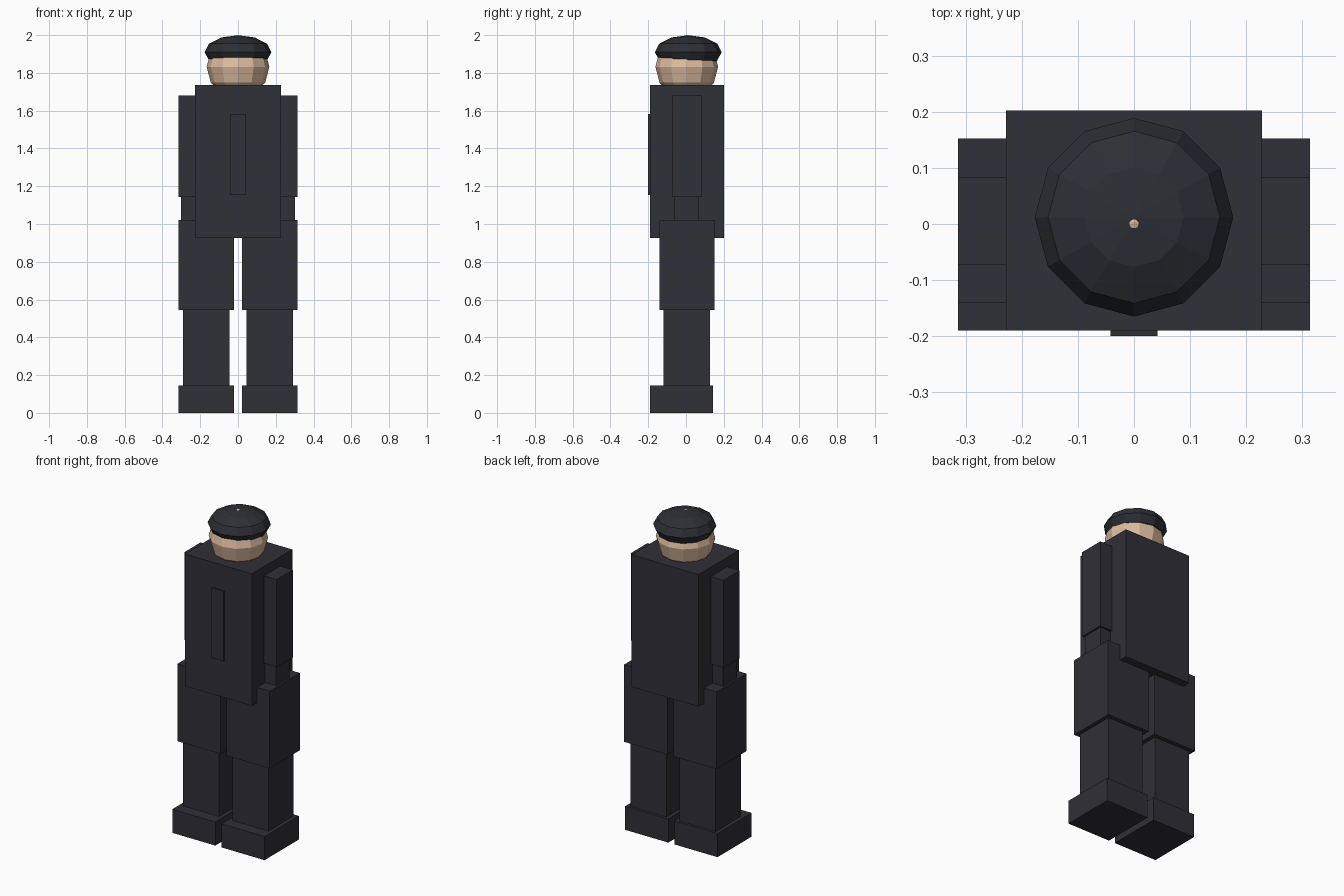
import bpy
import bmesh
from mathutils import Matrix

if "Cube" in bpy.data.objects:
    bpy.data.objects.remove(bpy.data.objects["Cube"])


def material(name, rgb):
    m = bpy.data.materials.new(name)
    m.diffuse_color = (*rgb, 1.0)
    m.use_nodes = True
    m.node_tree.nodes["Principled BSDF"].inputs["Base Color"].default_value = m.diffuse_color
    return m


SUIT = material("charcoal_cloth", (0.030, 0.029, 0.040))
CAP = material("dark_cap_cloth", (0.026, 0.028, 0.036))
SKIN = material("skin", (0.73, 0.50, 0.35))


def finish(name, bm, mat):
    mesh = bpy.data.meshes.new(name)
    bm.to_mesh(mesh)
    bm.free()
    mesh.materials.append(mat)
    obj = bpy.data.objects.new(name, mesh)
    bpy.context.collection.objects.link(obj)
    return obj


def box(name, x, y, z, mat=SUIT):
    """Box from (min, max) extents on each axis."""
    bm = bmesh.new()
    size = [b - a for a, b in (x, y, z)]
    mid = [(a + b) / 2 for a, b in (x, y, z)]
    bmesh.ops.create_cube(bm, size=1,
                          matrix=Matrix.Translation(mid) @ Matrix.Diagonal((*size, 1)))
    return finish(name, bm, mat)


def ball(name, centre, radius, half_height, mat):
    """Low-poly, flat-shaded ellipsoid."""
    bm = bmesh.new()
    bmesh.ops.create_uvsphere(
        bm, u_segments=12, v_segments=6, radius=1,
        matrix=Matrix.Translation(centre) @ Matrix.Diagonal((radius, radius, half_height, 1)))
    return finish(name, bm, mat)


# Torso and the raised strip down the chest
box("torso", (-0.228, 0.228), (-0.19, 0.202), (0.925, 1.737))
box("tie", (-0.042, 0.042), (-0.20, -0.18), (1.153, 1.583))

# Limbs, mirrored left and right
limbs = [
    ("upper_arm", (0.158, 0.314), (-0.073, 0.084), (1.142, 1.68)),
    ("forearm", (0.17, 0.302), (-0.062, 0.07), (0.70, 1.142)),
    ("thigh", (0.021, 0.314), (-0.141, 0.152), (0.545, 1.02)),
    ("shin", (0.045, 0.29), (-0.119, 0.126), (0.143, 0.545)),
    ("foot", (0.021, 0.314), (-0.19, 0.142), (0.0, 0.145)),
]
for name, x, y, z in limbs:
    box(name + "_right", x, y, z)
    box(name + "_left", (-x[1], -x[0]), y, z)

# Head and the flattened cap overlapping its crown
ball("head", (0, 0.004, 1.832), 0.166, 0.168, SKIN)
ball("cap", (0, 0.012, 1.91), 0.177, 0.0895, CAP)
